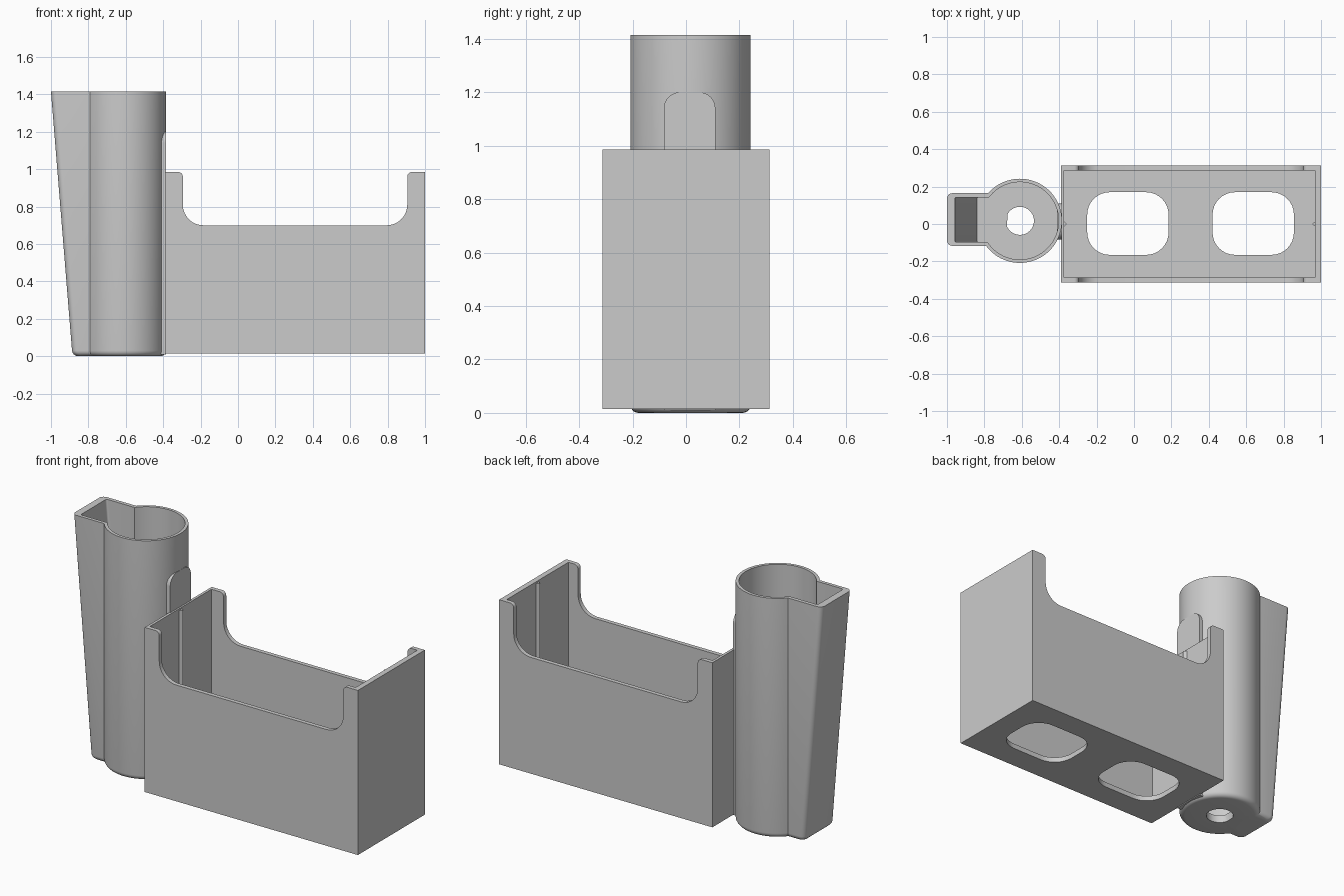
import bpy, bmesh, math
from mathutils import Vector

old = bpy.data.objects.get("Cube")
if old:
    bpy.data.objects.remove(old, do_unlink=True)

grey = bpy.data.materials.new("plain grey")
grey.use_nodes = True
grey.diffuse_color = (0.6, 0.6, 0.6, 1)
grey.node_tree.nodes["Principled BSDF"].inputs["Base Color"].default_value = (0.6, 0.6, 0.6, 1)


def finish(name, bm):
    bmesh.ops.recalc_face_normals(bm, faces=bm.faces)
    mesh = bpy.data.meshes.new(name)
    bm.to_mesh(mesh)
    bm.free()
    mesh.materials.append(grey)
    obj = bpy.data.objects.new(name, mesh)
    bpy.context.collection.objects.link(obj)
    return obj


def rounded(corners, steps=8):
    """Outline from (x, y, radius) corners, each rounded by an arc."""
    out = []
    for i, (x, y, r) in enumerate(corners):
        p = Vector((x, y))
        if r == 0:
            out.append(p)
            continue
        a = (Vector(corners[i - 1][:2]) - p).normalized()
        b = (Vector(corners[(i + 1) % len(corners)][:2]) - p).normalized()
        for k in range(steps + 1):
            t = math.pi / 2 * k / steps
            out.append(p + a * r * (1 - math.sin(t)) + b * r * (1 - math.cos(t)))
    return out


def rect(x0, x1, y0, y1, r=0):
    return [(x0, y0, r), (x1, y0, r), (x1, y1, r), (x0, y1, r)]


def prism(name, outline, axis, lo, hi):
    """Extrude an outline along an axis; its two numbers fill the other axes."""
    bm = bmesh.new()
    ends = []
    for d in (lo, hi):
        ring = []
        for u, v in outline:
            co = [u, v]
            co.insert(axis, d)
            ring.append(bm.verts.new(co))
        ends.append(ring)
        bm.faces.new(ring)
    for i in range(len(outline)):
        bm.faces.new((ends[0][i - 1], ends[0][i], ends[1][i], ends[1][i - 1]))
    return finish(name, bm)


def cut(obj, cutter):
    mod = obj.modifiers.new("cut", "BOOLEAN")
    mod.operation, mod.solver, mod.object = "DIFFERENCE", "EXACT", cutter
    select(obj)
    bpy.ops.object.modifier_apply(modifier=mod.name)
    bpy.data.objects.remove(cutter, do_unlink=True)


def select(obj):
    bpy.ops.object.select_all(action="DESELECT")
    obj.select_set(True)
    bpy.context.view_layer.objects.active = obj


def smooth(obj):
    select(obj)
    bpy.ops.object.shade_smooth_by_angle(angle=math.radians(30))


# Open box with lowered long sides
side = [(-0.39, 0.015, 0), (1, 0.015, 0), (1, 0.985, 0), (0.905, 0.985, 0.025),
        (0.905, 0.7, 0.11), (-0.295, 0.7, 0.11), (-0.295, 0.985, 0.025), (-0.39, 0.985, 0)]
box = prism("box", rounded(side), 1, -0.312, 0.312)
cut(box, prism("cavity", rounded(rect(-0.374, 0.968, -0.287, 0.287)), 2, 0.045, 1.2))
for x in (-0.25, 0.42):
    cut(box, prism("floor_hole", rounded(rect(x, x + 0.435, -0.165, 0.17, 0.12)), 2, -0.1, 0.2))
smooth(box)

# Small vertical ribs inside the end walls
for name, x, d in (("left_rib", 0.97, -1), ("right_rib", -0.376, 1)):
    tri = [(x, -0.015), (x + d * 0.018, 0), (x, 0.015)]
    prism(name, tri, 2, 0.04, 0.975)

# Tube with a tapered side channel
CX, CY = -0.61, 0.017


def keyhole(r, far, y0, y1, corner):
    """Round tube section merging into a straight channel towards -x."""
    a0 = math.pi + math.asin((CY - y0) / r)
    a1 = math.pi - math.asin((y1 - CY) / r)
    n = 64
    pts = []
    for k in range(n + 1):
        a = a0 - 2 * math.pi + (a1 - a0 + 2 * math.pi) * k / n
        pts.append(Vector((CX + r * math.cos(a), CY + r * math.sin(a))))
    near = pts[0].x
    return pts + rounded([(near, y0, 0), (near, y1, 0), (far, y1, corner), (far, y0, corner)], 5)[2:]


def outer(z, inset=0):
    far = -0.885 - 0.115 * z / 1.415
    return keyhole(0.225 - inset, far + inset, -0.117 + inset, 0.165 - inset, 0.03)


def drain(loop, r=0.075):
    c = Vector((CX, CY))
    return [c + (p - c).normalized() * r for p in loop]


floor = keyhole(0.207, -0.84, -0.097, 0.143, 0.01)
rim = keyhole(0.207, -0.958, -0.097, 0.143, 0.01)
layers = [(drain(floor), 0.045), (floor, 0.045), (rim, 1.415), (outer(1.415), 1.415)]
for k in range(6):
    t = math.pi / 2 * k / 5
    z = 0.03 * (1 - math.sin(t))
    layers.append((outer(z, 0.03 * (1 - math.cos(t))), z))
layers.append((drain(layers[-1][0]), 0))

bm = bmesh.new()
rings = [[bm.verts.new((p.x, p.y, z)) for p in loop] for loop, z in layers]
for j, ring in enumerate(rings):
    prev = rings[j - 1]
    for i in range(len(ring)):
        bm.faces.new((prev[i - 1], prev[i], ring[i], ring[i - 1]))
smooth(finish("tube_holder", bm))

# Flat mounting strip joining the tube to the box
strip = [(-0.083, 0.01, 0), (0.11, 0.01, 0), (0.11, 1.2, 0.06), (-0.083, 1.2, 0.06)]
smooth(prism("mounting_strip", rounded(strip), 0, -0.412, -0.384))
